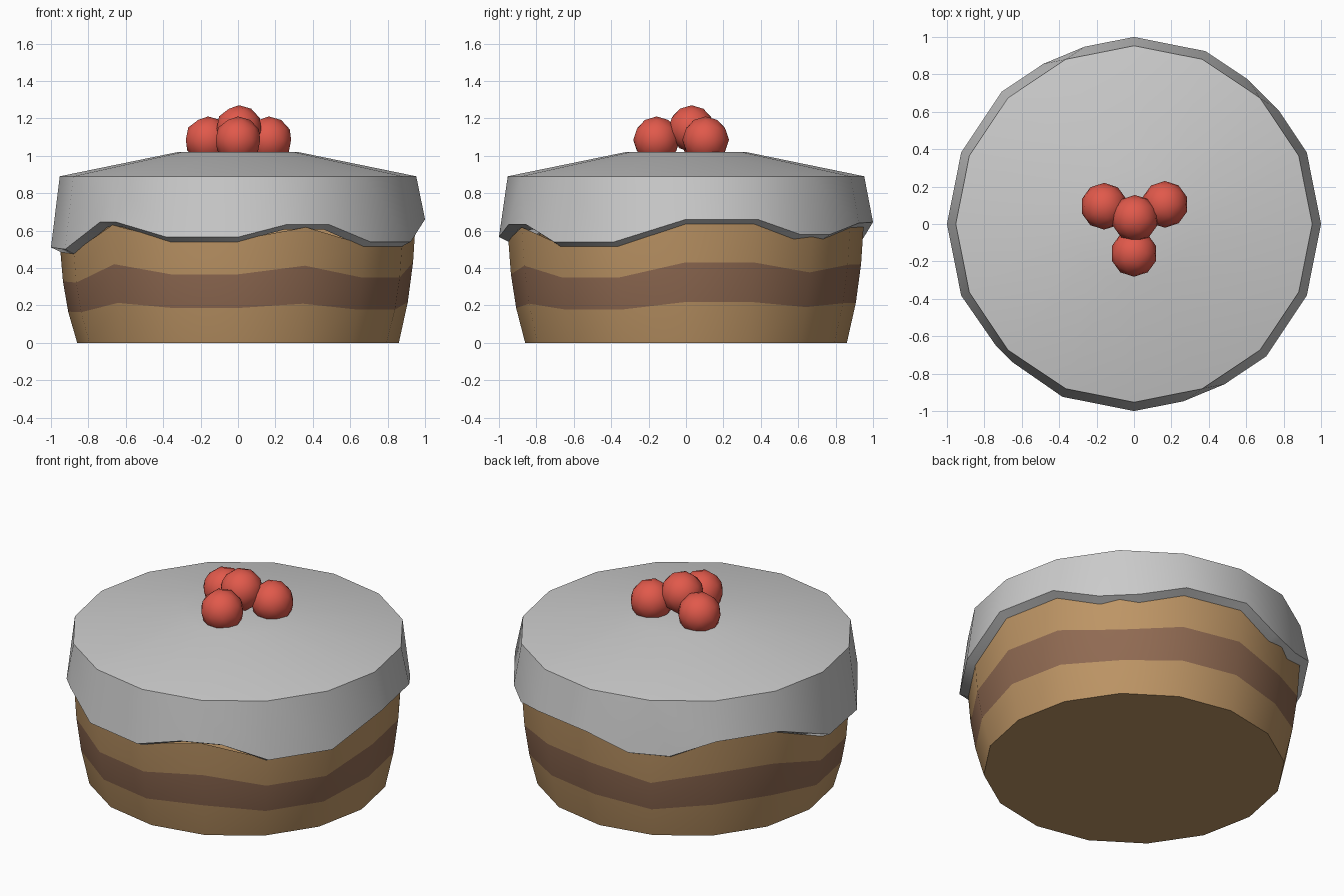
import bpy, bmesh
from math import sin, cos, radians

if "Cube" in bpy.data.objects:
    bpy.data.objects.remove(bpy.data.objects["Cube"])

N = 16


def material(name, rgb):
    m = bpy.data.materials.new(name)
    m.diffuse_color = (*rgb, 1)
    m.use_nodes = True
    m.node_tree.nodes["Principled BSDF"].inputs["Base Color"].default_value = m.diffuse_color
    return m


sponge = material("sponge", (0.51, 0.30, 0.13))
filling = material("filling", (0.28, 0.145, 0.085))
red = material("berry_red", (0.75, 0.10, 0.07))


def polar(r, deg, z):
    return (r * cos(radians(deg)), r * sin(radians(deg)), z)


def finish(name, bm, mats=()):
    me = bpy.data.meshes.new(name)
    bmesh.ops.recalc_face_normals(bm, faces=bm.faces)
    bm.to_mesh(me)
    bm.free()
    for m in mats:
        me.materials.append(m)
    ob = bpy.data.objects.new(name, me)
    bpy.context.collection.objects.link(ob)
    bpy.ops.object.select_all(action='DESELECT')
    ob.select_set(True)
    bpy.context.view_layer.objects.active = ob
    bpy.ops.object.shade_smooth_by_angle(angle=radians(30))
    return ob


# Wavy lower edge height of the icing at each of the 16 corners
lip_z = [0.66, 0.66, 0.58, 0.64, 0.645, 0.56, 0.655, 0.655,
         0.51, 0.50, 0.645, 0.565, 0.565, 0.633, 0.54, 0.54]
# Corners that are cut off into two points (half angle of the cut)
cut = {2: 6.8, 5: 7, 10: 3.6, 13: 7}
DROP = 0.027

# Cake body: three layers whose borders follow the wavy icing edge
bm = bmesh.new()
rings = []
for r, t in ((0.86, 0), (0.908, 0.345), (0.936, 0.68), (0.95, 1.0)):
    rings.append([bm.verts.new(polar(r, i * 360 / N, (lip_z[i] - DROP) * t + (0.012 if t == 1 else 0)))
                  for i in range(N)])
bm.faces.new(rings[0])
for k in range(3):
    for i in range(N):
        j = (i + 1) % N
        f = bm.faces.new((rings[k][i], rings[k][j], rings[k + 1][j], rings[k + 1][i]))
        f.material_index = 1 if k == 1 else 0
finish("cake_layers", bm, (sponge, filling))

# Icing: low domed top, flared side, wavy lip turned under
bm = bmesh.new()
crown = [bm.verts.new(polar(0.32, i * 360 / N, 1.02)) for i in range(N)]
rim = [bm.verts.new(polar(0.953, i * 360 / N, 0.89)) for i in range(N)]
bm.faces.new(crown)


def lip_ring(r, drop):
    ring = []
    for i in range(N):
        a, z = i * 360 / N, lip_z[i] - drop
        if i in cut:
            ring.append([bm.verts.new(polar(r * 0.984, a + s * cut[i], z)) for s in (-1, 1)])
        else:
            ring.append([bm.verts.new(polar(r, a, z))])
    return ring


lip = lip_ring(1.0, 0)
under = lip_ring(0.945, DROP)
for i in range(N):
    j = (i + 1) % N
    bm.faces.new((crown[i], crown[j], rim[j], rim[i]))
    bm.faces.new((rim[i], rim[j], lip[j][0], lip[i][-1]))
    if i in cut:
        bm.faces.new((rim[i], lip[i][1], lip[i][0]))
flat_lip = [v for p in lip for v in p]
flat_under = [v for p in under for v in p]
for i in range(len(flat_lip)):
    j = (i + 1) % len(flat_lip)
    bm.faces.new((flat_lip[i], flat_lip[j], flat_under[j], flat_under[i]))
finish("icing", bm)

# Berries piled on top
spots = ((0.005, 0.03, 1.145), (-0.16, 0.095, 1.085),
         (0.165, 0.105, 1.085), (0, -0.157, 1.085))
for n, loc in enumerate(spots, 1):
    bm = bmesh.new()
    bmesh.ops.create_icosphere(bm, subdivisions=2, radius=0.125)
    ob = finish(f"berry_{n}", bm, (red,))
    ob.location = loc
    for p in ob.data.polygons:
        p.use_smooth = True
